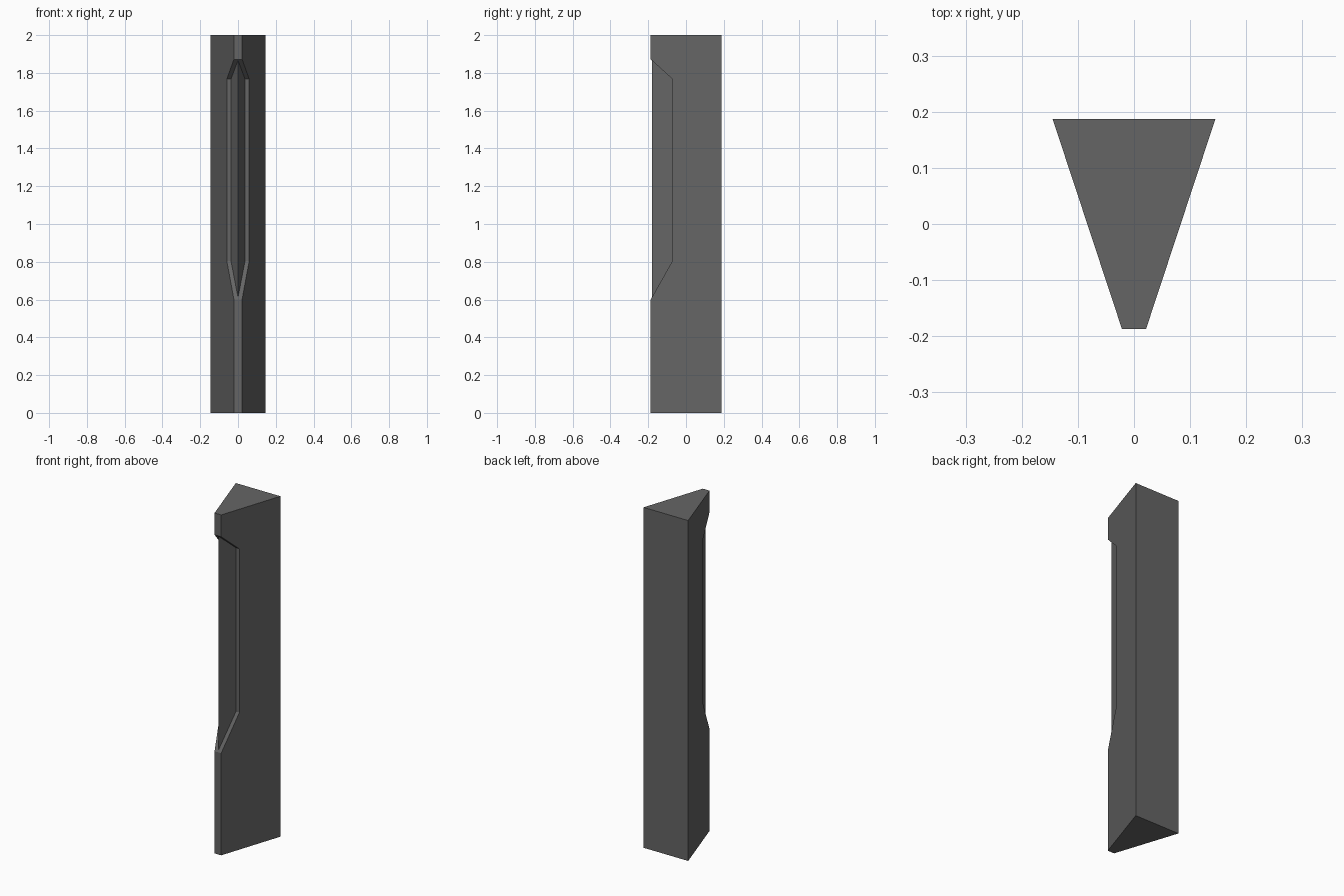
import bpy
import bmesh

cube = bpy.data.objects.get("Cube")
if cube:
    bpy.data.objects.remove(cube, do_unlink=True)

grey = bpy.data.materials.new("dark_grey")
grey.use_nodes = True
colour = (0.13, 0.13, 0.13, 1)
grey.diffuse_color = colour
grey.node_tree.nodes["Principled BSDF"].inputs["Base Color"].default_value = colour

FRONT, BACK, LEDGE = -0.187, 0.187, -0.072


def half_width(y):
    """Half width of the wedge at depth y."""
    return 0.0215 + (0.145 - 0.0215) * (y - FRONT) / (BACK - FRONT)


def prism(name, side_a, side_b):
    """Solid between two matching outlines."""
    bm = bmesh.new()
    a = [bm.verts.new(p) for p in side_a]
    b = [bm.verts.new(p) for p in side_b]
    bm.faces.new(a)
    bm.faces.new(b[::-1])
    for i in range(len(a)):
        j = (i + 1) % len(a)
        bm.faces.new((a[j], a[i], b[i], b[j]))
    bmesh.ops.recalc_face_normals(bm, faces=bm.faces)
    mesh = bpy.data.meshes.new(name)
    bm.to_mesh(mesh)
    bm.free()
    mesh.materials.append(grey)
    obj = bpy.data.objects.new(name, mesh)
    bpy.context.collection.objects.link(obj)
    return obj


# Wedge-shaped pillar with a sloped recess in its narrow front
outline = [(BACK, 0), (FRONT, 0), (FRONT, 0.6), (LEDGE, 0.805),
           (LEDGE, 1.767), (FRONT, 1.872), (FRONT, 2), (BACK, 2)]
prism("wedge_pillar",
      [(-half_width(y), y, z) for y, z in outline],
      [(half_width(y), y, z) for y, z in outline])

# Sharp ridge standing in the recess, its ends and root buried in the pillar
section = [(0, -0.181), (0.044, -0.052), (-0.044, -0.052)]
prism("recess_ridge",
      [(x, y, 0.57) for x, y in section],
      [(x, y, 1.9) for x, y in section])
